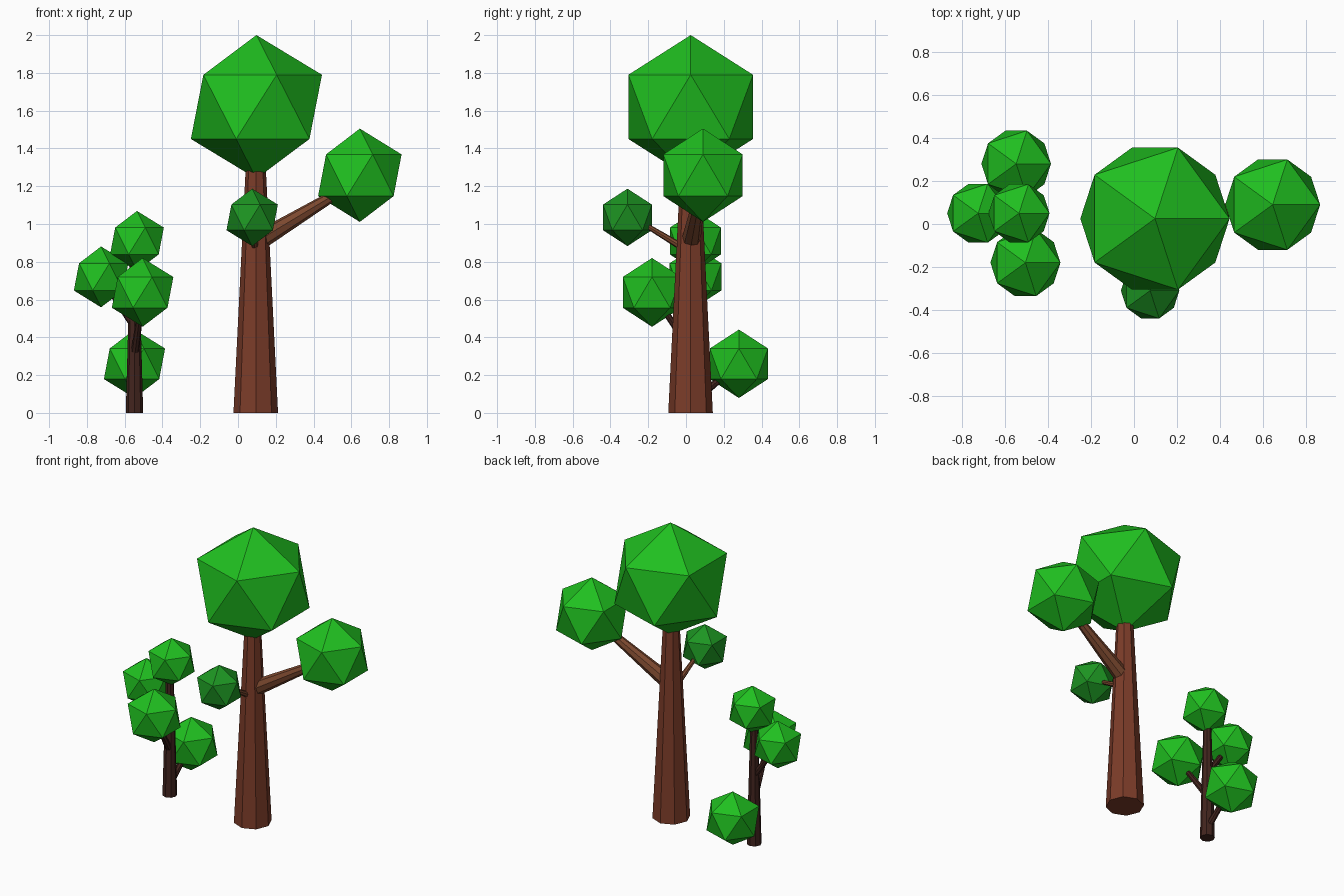
import bpy
from mathutils import Vector

if "Cube" in bpy.data.objects:
    bpy.data.objects.remove(bpy.data.objects["Cube"])


def material(name, rgb):
    m = bpy.data.materials.new(name)
    m.diffuse_color = (*rgb, 1)
    m.use_nodes = True
    m.node_tree.nodes["Principled BSDF"].inputs["Base Color"].default_value = m.diffuse_color
    return m


LEAF = material("leaf_green", (0.014, 0.52, 0.014))
LEAF_DARK = material("leaf_dark_green", (0.012, 0.30, 0.016))
BARK = material("bark_brown", (0.20, 0.045, 0.022))
BRANCH = material("branch_brown", (0.20, 0.065, 0.028))
BARK_DARK = material("bark_dark", (0.055, 0.018, 0.013))


def foliage(name, centre, r, mat=LEAF, rz=None):
    """Twenty-sided leaf clump, pointed at top and bottom."""
    bpy.ops.mesh.primitive_ico_sphere_add(subdivisions=1, radius=1, location=centre)
    ob = bpy.context.object
    ob.name = name
    ob.scale = (r, r, rz or r)
    ob.data.materials.append(mat)


def limb(name, start, end, r1, r2, mat):
    """Eight-sided tapered trunk or branch between two points."""
    a, b = Vector(start), Vector(end)
    d = b - a
    bpy.ops.mesh.primitive_cone_add(vertices=8, radius1=r1, radius2=r2,
                                    depth=d.length, location=(a + b) / 2)
    ob = bpy.context.object
    ob.name = name
    ob.rotation_mode = 'QUATERNION'
    ob.rotation_quaternion = Vector((0, 0, 1)).rotation_difference(d)
    ob.data.materials.append(mat)


# Large tree: trunk, two branches, three leaf clumps
limb("large_trunk", (0.094, 0.024, 0), (0.094, 0.024, 1.4), 0.118, 0.048, BARK)
limb("large_right_branch", (0.10, 0.025, 0.905), (0.62, 0.085, 1.22), 0.052, 0.021, BRANCH)
limb("large_front_branch", (0.09, 0.0, 0.865), (0.075, -0.29, 1.04), 0.02, 0.011, BRANCH)
foliage("large_crown", (0.0975, 0.025, 1.62), 0.388, rz=0.38)
foliage("large_right_clump", (0.645, 0.09, 1.258), 0.247)
foliage("large_front_clump", (0.075, -0.31, 1.035), 0.152, LEAF_DARK)

# Small tree: trunk, crown and branches with a clump at each tip
X, Y = -0.548, 0.05
limb("small_trunk", (X, Y, 0), (X, Y, 0.9), 0.046, 0.022, BARK_DARK)
foliage("small_crown", (-0.535, 0.05, 0.91), 0.159)
for side, z, tip, r in (("left", 0.46, (-0.725, 0.05, 0.72), 0.161),
                        ("front", 0.30, (-0.505, -0.18, 0.638), 0.182),
                        ("back", 0.07, (-0.548, 0.28, 0.26), 0.181)):
    limb(f"small_{side}_branch", (X, Y, z), tip, 0.022, 0.014, BARK_DARK)
    foliage(f"small_{side}_clump", tip, r)
